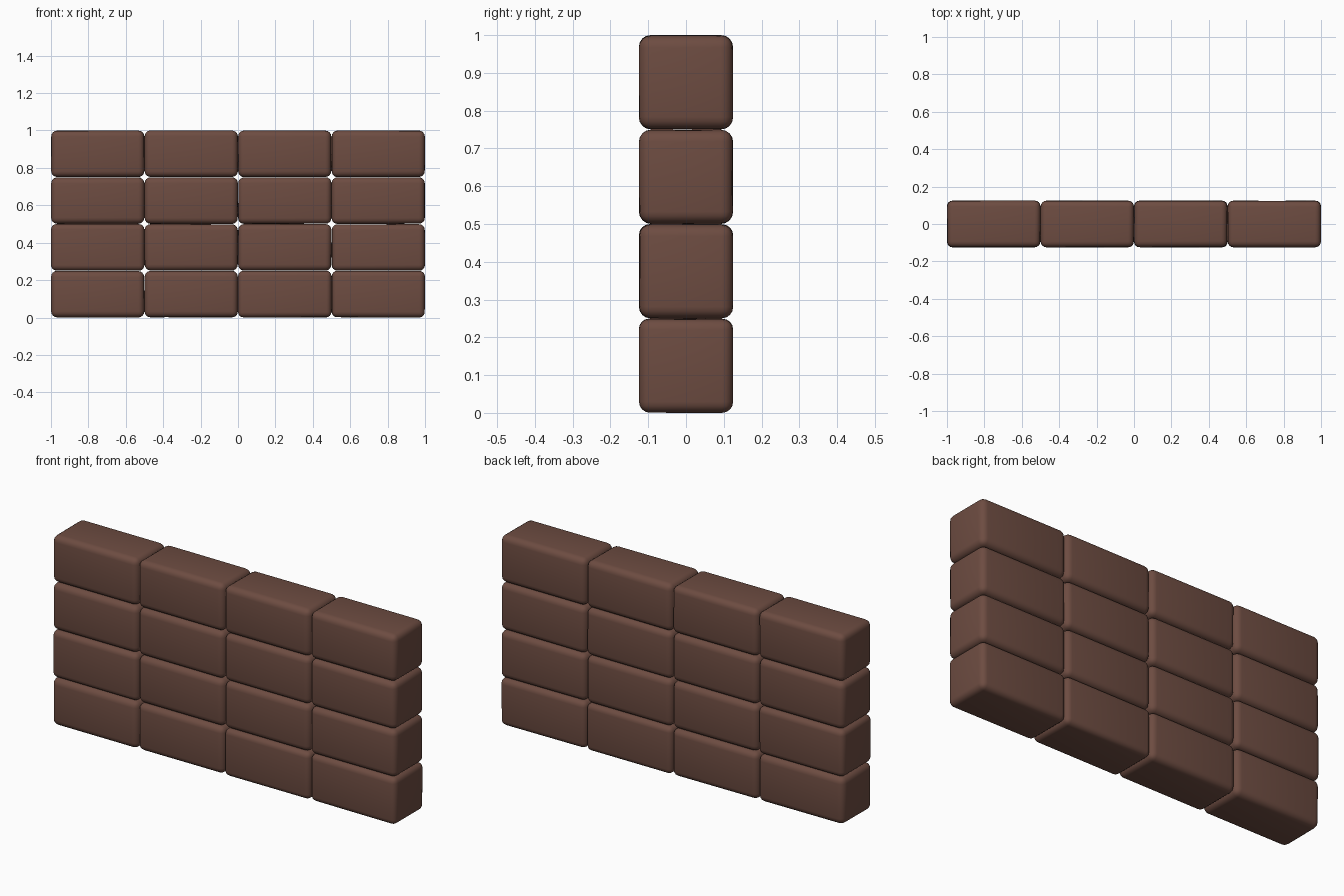
import bpy, bmesh, random
from mathutils import Vector

if "Cube" in bpy.data.objects:
    bpy.data.objects.remove(bpy.data.objects["Cube"])

random.seed(4)
L, D, H = 0.5, 0.25, 0.25      # brick length, depth, height
COLS, ROWS = 4, 4

brown = bpy.data.materials.new("brick_brown")
brown.diffuse_color = (0.153, 0.072, 0.053, 1)
brown.use_nodes = True
brown.node_tree.nodes["Principled BSDF"].inputs["Base Color"].default_value = brown.diffuse_color


def brick(name, centre):
    """One worn brick: a box with slightly uneven corners and rounded edges."""
    bm = bmesh.new()
    bmesh.ops.create_cube(bm, size=1)
    for v in bm.verts:
        x, y, z = v.co
        pull = [1 - random.uniform(0, 0.004) / s for s in (L, D, H)]
        v.co = Vector((x * L * pull[0], y * D * pull[1], z * H * pull[2]))
    # each edge is worn down by a similar soft radius
    bmesh.ops.bevel(bm, geom=bm.edges[:], offset=random.uniform(0.027, 0.033),
                    segments=4, profile=0.5, affect='EDGES')
    for f in bm.faces:
        f.smooth = True
    mesh = bpy.data.meshes.new(name)
    bm.to_mesh(mesh)
    bm.free()
    mesh.materials.append(brown)
    obj = bpy.data.objects.new(name, mesh)
    obj.location = centre
    bpy.context.collection.objects.link(obj)


# straight-stacked wall of bricks
for r in range(ROWS):
    for c in range(COLS):
        brick(f"brick_row{r + 1}_{c + 1}",
              ((c - (COLS - 1) / 2) * L, 0, (r + 0.5) * H))
